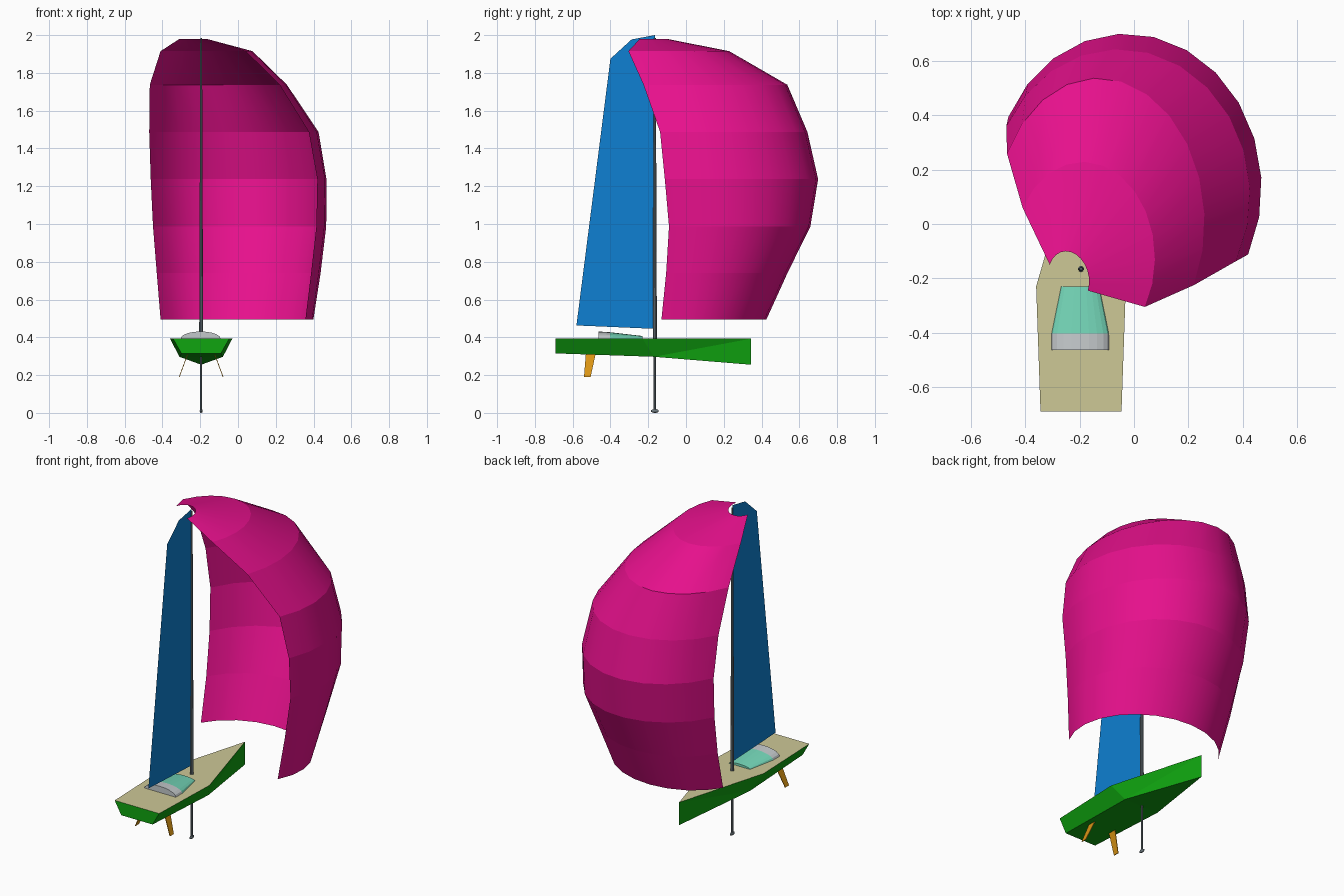
import bpy, bmesh, math
from mathutils import Vector

if "Cube" in bpy.data.objects:
    bpy.data.objects.remove(bpy.data.objects["Cube"])

CX = -0.195      # boat centreline
MAST_Y = -0.165


def material(name, rgb):
    """Flat colour given as sRGB 0-255, stored linear."""
    m = bpy.data.materials.new(name)
    lin = [((c / 255 + 0.055) / 1.055) ** 2.4 if c > 10 else c / 255 / 12.92 for c in rgb]
    m.diffuse_color = (*lin, 1)
    m.use_nodes = True
    m.node_tree.nodes["Principled BSDF"].inputs["Base Color"].default_value = m.diffuse_color
    return m


PINK = material("magenta_cloth", (230, 16, 140))
BLUE = material("blue_cloth", (14, 128, 210))
GREEN = material("green_hull", (16, 165, 16))
TAN = material("tan_deck", (205, 200, 150))
TEAL = material("teal_cabin", (116, 214, 184))
GREY = material("light_grey_cabin", (196, 201, 203))
STEEL = material("steel_grey", (108, 120, 126))
ORANGE = material("orange_rudder", (220, 150, 20))


def build(name, verts, faces, mats, rule=None, fix_normals=True):
    """Mesh from points and faces; rule(face) picks the material index."""
    bm = bmesh.new()
    vs = [bm.verts.new(v) for v in verts]
    for f in faces:
        bm.faces.new([vs[i] for i in f])
    if fix_normals:
        bmesh.ops.recalc_face_normals(bm, faces=bm.faces)
    bm.normal_update()
    if rule:
        for f in bm.faces:
            f.material_index = rule(f)
    me = bpy.data.meshes.new(name)
    bm.to_mesh(me)
    bm.free()
    for m in mats:
        me.materials.append(m)
    ob = bpy.data.objects.new(name, me)
    bpy.context.collection.objects.link(ob)
    return ob


def loft(rows, n, caps=False):
    """Quads between rows of n points each."""
    faces = []
    for i in range(len(rows) - 1):
        for j in range(n - 1):
            a = i * n + j
            faces.append((a, a + 1, a + n + 1, a + n))
    if caps:
        last = (len(rows) - 1) * n
        faces.append(tuple(range(n)))
        faces.append(tuple(range(last, last + n)))
        for i in range(len(rows) - 1):   # underside
            faces.append((i * n, (i + 1) * n, (i + 1) * n + n - 1, i * n + n - 1))
    return [p for r in rows for p in r], faces


# Hull: transom, widest station and plumb bow, with the deck as its top
hull_pts = []
for s in (-1, 1):
    hull_pts += [(CX + s * 0.149, -0.69, 0.393), (CX + s * 0.165, -0.23, 0.393),
                 (CX + s * 0.105, -0.69, 0.315), (CX + s * 0.115, -0.17, 0.297)]
hull_pts += [(CX, 0.345, 0.393), (CX, 0.345, 0.255)]
hull_faces = [(0, 1, 5, 4), (1, 8, 5), (0, 4, 6, 2), (2, 6, 7, 3), (3, 7, 9)]
for k in (0, 4):
    hull_faces += [(k, k + 2, k + 3, k + 1), (k + 1, k + 3, 8), (k + 3, 9, 8)]
build("hull_and_deck", hull_pts, hull_faces, [GREEN, TAN],
      lambda f: 1 if f.normal.z > 0.9 else 0)

# Cabin: arched roof, teal in front and grey at the back
N = 11
arches = []
for y, half, h in ((-0.23, 0.07, 0.014), (-0.402, 0.105, 0.034), (-0.464, 0.106, 0.038)):
    arches.append([(CX - 0.003 + half * math.cos(math.pi * j / (N - 1)), y,
                    0.393 + h * math.sin(math.pi * j / (N - 1))) for j in range(N)])
verts, faces = loft(arches, N, caps=True)
build("cabin", verts, faces, [TEAL, GREY],
      lambda f: 1 if f.calc_center_median().y < -0.402 else 0)


# Mast, keel strut and keel bulb
def spar(name, z0, z1, r0, r1):
    bpy.ops.mesh.primitive_cone_add(vertices=10, radius1=r0, radius2=r1, depth=z1 - z0,
                                    location=(CX, MAST_Y, (z0 + z1) / 2))
    ob = bpy.context.object
    ob.name = name
    ob.data.materials.append(STEEL)
    bpy.ops.object.shade_smooth_by_angle()


spar("mast", 0.393, 1.985, 0.011, 0.005)
spar("keel_strut", 0.01, 0.32, 0.006, 0.006)
bpy.ops.mesh.primitive_uv_sphere_add(segments=12, ring_count=8, radius=1,
                                     location=(CX, MAST_Y, 0.01))
bulb = bpy.context.object
bulb.name = "keel_bulb"
bulb.scale = (0.008, 0.021, 0.01)
bulb.data.materials.append(STEEL)

# Twin rudders, thin plates splayed outward
for side, s in (("left", -1), ("right", 1)):
    prof = [(0.07, -0.53, 0.315), (0.07, -0.478, 0.315), (0.116, -0.505, 0.19), (0.116, -0.54, 0.19)]
    pts = [(CX + s * (x + o), y, z) for o in (-0.002, 0.002) for x, y, z in prof]
    build("rudder_" + side, pts,
          [(0, 1, 2, 3), (4, 5, 6, 7)] + [(i, (i + 1) % 4, (i + 1) % 4 + 4, i + 4) for i in range(4)],
          [ORANGE])

# Mainsail: flat sheet behind the mast
main = [(-0.165, 0.445), (-0.165, 2.0), (-0.288, 1.977), (-0.40, 1.875), (-0.58, 0.463)]
build("mainsail", [(CX, y, z) for y, z in main], [(4, 0, 1, 2, 3)], [BLUE], fix_normals=False)

# Spinnaker: skewed half ellipses; z, right edge x y, left edge x y, depth x y
ROWS = [(0.495, 0.357, -0.13, -0.41, 0.23, 0.187, 0.33),
        (0.74, 0.387, -0.105, -0.43, 0.31, 0.21, 0.382),
        (0.987, 0.415, -0.09, -0.45, 0.37, 0.22, 0.466),
        (1.237, 0.42, -0.112, -0.462, 0.395, 0.215, 0.498),
        (1.487, 0.375, -0.137, -0.47, 0.36, 0.216, 0.47),
        (1.737, 0.22, -0.225, -0.467, 0.258, 0.17, 0.461),
        (1.915, 0.04, -0.305, -0.41, 0.06, 0.134, 0.30),
        (1.98, -0.17, -0.245, -0.31, -0.15, 0.027, 0.085)]
SEG = 12
rows = []
for z, rx, ry, lx, ly, dx, dy in ROWS:
    right, left, depth = Vector((rx, ry, z)), Vector((lx, ly, z)), Vector((dx, dy, 0))
    mid, half = (right + left) / 2, (right - left) / 2
    rows.append([mid + half * math.cos(math.pi * j / SEG) + depth * math.sin(math.pi * j / SEG)
                 for j in range(SEG + 1)])
verts, faces = loft(rows, SEG + 1)
spin = build("spinnaker", verts, faces, [PINK], fix_normals=False)
# Smooth across each panel, creased at the horizontal seams
for p in spin.data.polygons:
    p.use_smooth = True
for e in spin.data.edges:
    a, b = (spin.data.vertices[i].co.z for i in e.vertices)
    e.use_edge_sharp = abs(a - b) < 0.001
